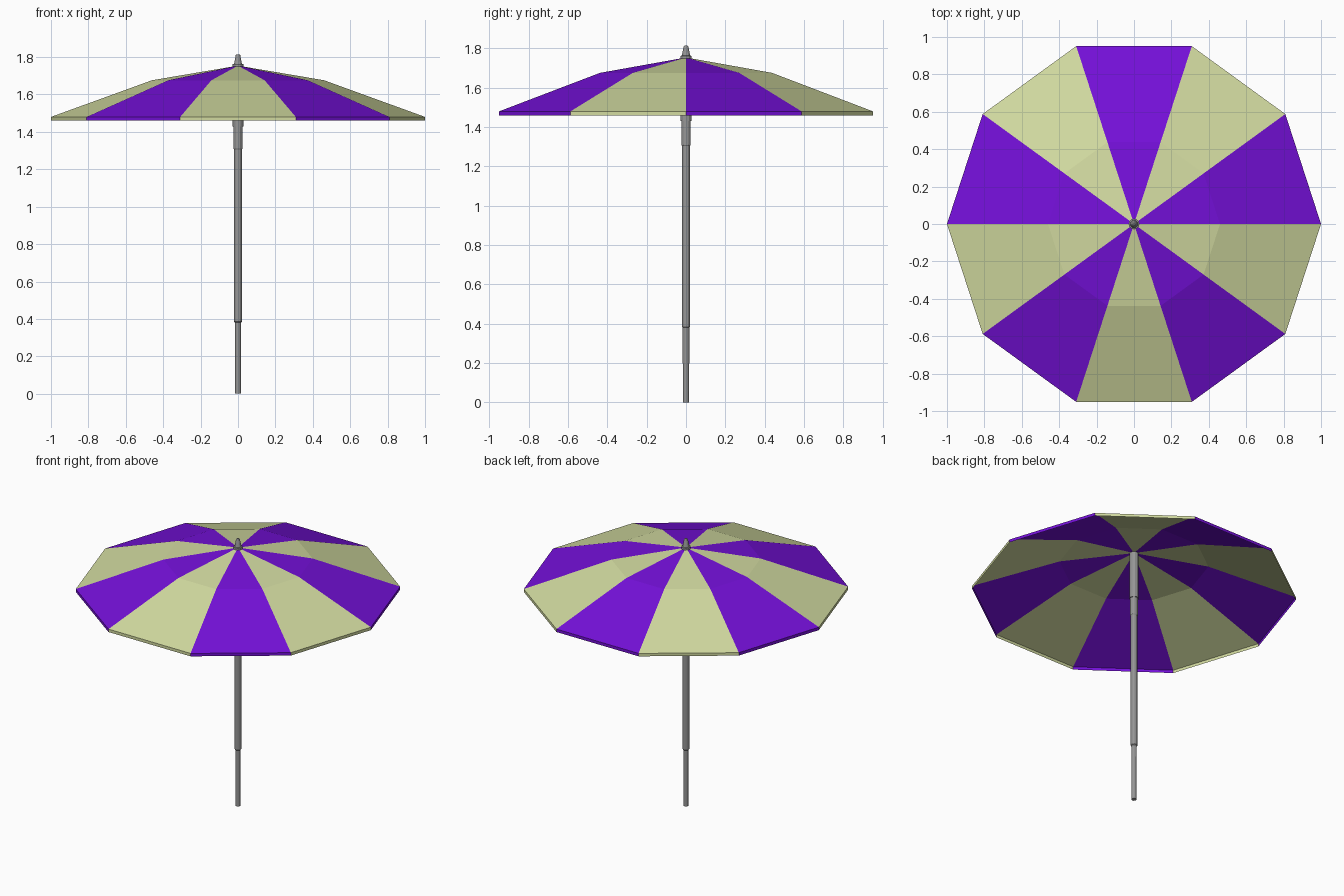
import bpy, bmesh, math

if "Cube" in bpy.data.objects:
    bpy.data.objects.remove(bpy.data.objects["Cube"])


def material(name, rgb):
    m = bpy.data.materials.new(name)
    m.diffuse_color = (*rgb, 1)
    m.use_nodes = True
    m.node_tree.nodes["Principled BSDF"].inputs["Base Color"].default_value = m.diffuse_color
    return m


purple = material("purple fabric", (0.175, 0.005, 0.69))
cream = material("pale green fabric", (0.64, 0.70, 0.35))
metal = material("grey metal", (0.30, 0.30, 0.30))


def lathe(name, profile, sides, mats, rule=lambda i: 0, capped=True):
    """Revolve (radius, z) points, bottom to top, into flat faceted rings."""
    bm = bmesh.new()
    rings = []
    for r, z in profile:
        rings.append([bm.verts.new((r * math.cos(math.tau * i / sides),
                                    r * math.sin(math.tau * i / sides), z))
                      for i in range(sides)])
    for lo, hi in zip(rings, rings[1:]):
        for i in range(sides):
            j = (i + 1) % sides
            f = bm.faces.new((lo[i], lo[j], hi[j], hi[i]))
            f.material_index = rule(i)
    if capped:
        bm.faces.new(rings[0][::-1])
        bm.faces.new(rings[-1])
    me = bpy.data.meshes.new(name)
    bm.to_mesh(me)
    bm.free()
    for m in mats:
        me.materials.append(m)
    ob = bpy.data.objects.new(name, me)
    bpy.context.collection.objects.link(ob)
    return ob


# Ten-panel canopy with a short hanging edge, alternating colours
lathe("canopy", [(1.0, 1.46), (1.0, 1.48), (0.46, 1.676), (0.012, 1.752)],
      10, [purple, cream], lambda i: i % 2, capped=False)

# Telescoping pole: slim foot, main tube, sleeve
lathe("pole", [(0.016, 0), (0.017, 0.38), (0.021, 0.385), (0.021, 1.305),
               (0.024, 1.31), (0.024, 1.44)], 12, [metal])

# Hub collar running up into the canopy
lathe("hub_collar", [(0.029, 1.43), (0.029, 1.74)], 12, [metal])

# Finial on top
lathe("finial", [(0.029, 1.74), (0.029, 1.762), (0.021, 1.764),
                 (0.012, 1.81), (0.007, 1.815)], 12, [metal])
